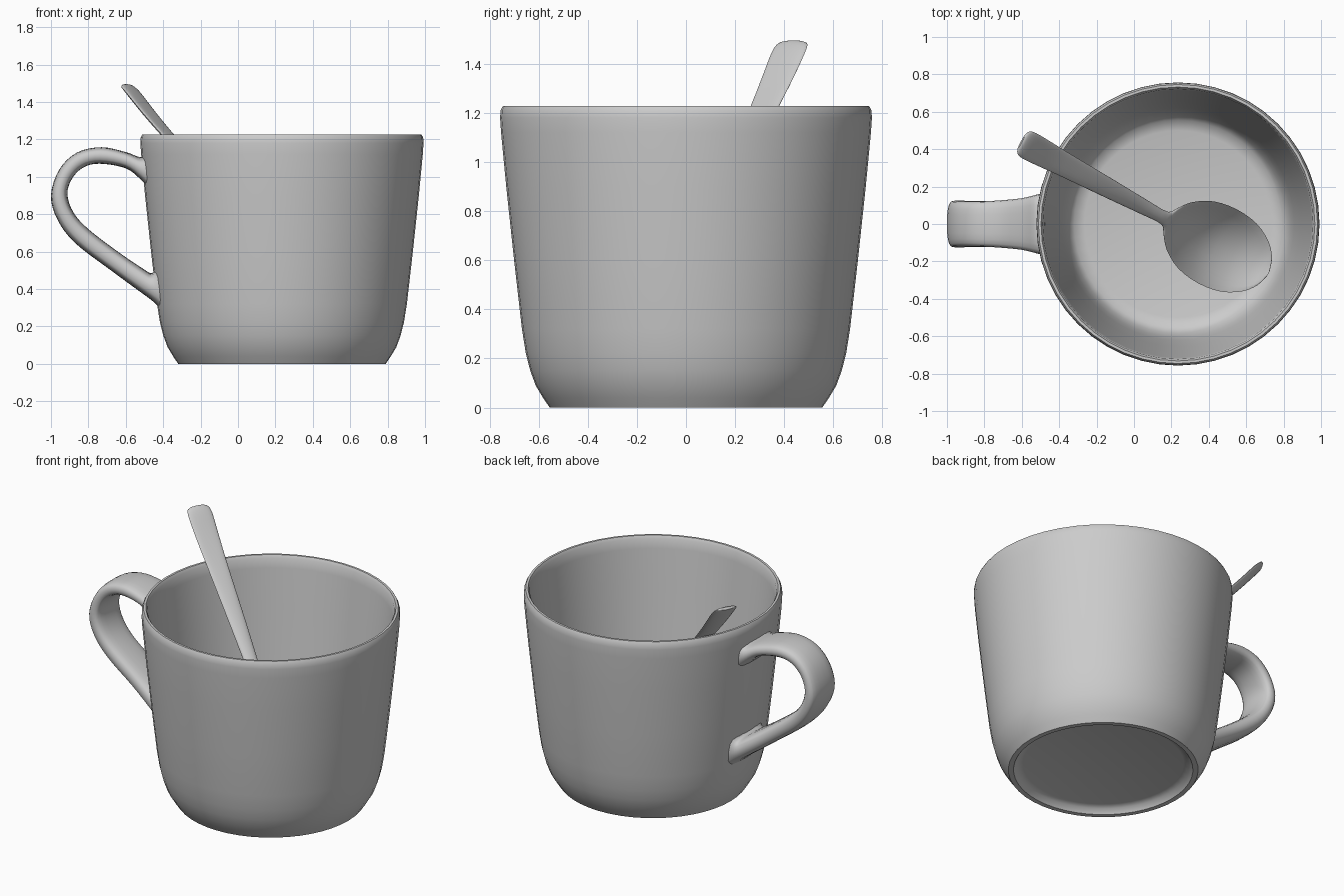
import bpy, bmesh, math
from mathutils import Vector

CX = 0.235  # centre of the cup body


def catmull(stations, steps):
    """Smoothly resample a list of equal-length tuples."""
    pts = [Vector(s) for s in stations]
    pts = [pts[0] * 2 - pts[1]] + pts + [pts[-1] * 2 - pts[-2]]
    out = []
    for a, b, c, d in zip(pts, pts[1:], pts[2:], pts[3:]):
        for i in range(steps):
            t = i / steps
            out.append((b * 2 + (c - a) * t + (a * 2 - b * 5 + c * 4 - d) * t ** 2
                        + (b * 3 - a - c * 3 + d) * t ** 3) / 2)
    return out + [pts[-2]]


def loft(name, rings, angle=45):
    """Skin closed rings of points and cap both ends."""
    bm = bmesh.new()
    vs = [[bm.verts.new(p) for p in r] for r in rings]
    n = len(vs[0])
    for r0, r1 in zip(vs, vs[1:]):
        for i in range(n):
            j = (i + 1) % n
            bm.faces.new((r0[i], r0[j], r1[j], r1[i]))
    bm.faces.new(vs[0])
    bm.faces.new(vs[-1])
    bmesh.ops.recalc_face_normals(bm, faces=bm.faces)
    me = bpy.data.meshes.new(name)
    bm.to_mesh(me)
    bm.free()
    ob = bpy.data.objects.new(name, me)
    bpy.context.collection.objects.link(ob)
    bpy.ops.object.select_all(action='DESELECT')
    bpy.context.view_layer.objects.active = ob
    ob.select_set(True)
    bpy.ops.object.shade_smooth_by_angle(angle=math.radians(angle))
    return ob


# Cup body: underside recess, foot ring, outer wall, rim, inner wall, floor
profile = [(0.47, 0.04), (0.505, 0.03), (0.525, 0.0), (0.555, 0.0), (0.582, 0.04),
           (0.612, 0.09), (0.634, 0.15), (0.652, 0.22), (0.668, 0.32), (0.70, 0.6),
           (0.732, 0.9), (0.753, 1.12), (0.757, 1.18), (0.755, 1.21), (0.746, 1.227),
           (0.732, 1.227), (0.722, 1.21), (0.715, 1.15), (0.688, 0.9), (0.654, 0.6),
           (0.622, 0.32), (0.604, 0.22), (0.583, 0.155), (0.555, 0.115), (0.50, 0.10)]
SIDES = 48
loft("cup_body", [[(CX + r * math.cos(2 * math.pi * i / SIDES),
                    r * math.sin(2 * math.pi * i / SIDES), z)
                   for i in range(SIDES)] for r, z in profile])

# Cup handle: outer edge x z, inner edge x z, half width
handle = [(-0.475, 1.13, -0.465, 0.92, 0.17), (-0.52, 1.105, -0.515, 0.98, 0.158),
          (-0.60, 1.132, -0.60, 1.045, 0.138), (-0.73, 1.158, -0.74, 1.07, 0.125),
          (-0.86, 1.13, -0.83, 1.048, 0.12), (-0.955, 1.04, -0.89, 0.985, 0.12),
          (-1.0, 0.90, -0.912, 0.905, 0.125), (-0.965, 0.77, -0.88, 0.81, 0.125),
          (-0.87, 0.645, -0.80, 0.72, 0.122), (-0.68, 0.50, -0.64, 0.598, 0.125),
          (-0.53, 0.39, -0.51, 0.51, 0.145), (-0.45, 0.33, -0.46, 0.485, 0.16),
          (-0.405, 0.28, -0.425, 0.53, 0.17)]
rings = []
for ox, oz, ix, iz, w in catmull(handle, 4):
    ring = []
    for i in range(20):
        c, s = math.cos(math.pi * i / 10), math.sin(math.pi * i / 10)
        c = math.copysign(abs(c) ** 0.6, c)
        s = math.copysign(abs(s) ** 0.75, s)
        ring.append(((ox + ix) / 2 + c * (ox - ix) / 2, s * w,
                     (oz + iz) / 2 + c * (oz - iz) / 2))
    rings.append(ring)
loft("cup_handle", rings, 60)

# Spoon: distance along, height, half width, bowl depth, half thickness
spoon = [(-0.738, 1.488, 0.045, 0, 0.008), (-0.725, 1.48, 0.068, 0, 0.012),
         (-0.69, 1.448, 0.077, 0.004, 0.015), (-0.60, 1.348, 0.073, 0.006, 0.015),
         (-0.477, 1.22, 0.065, 0.006, 0.015), (-0.20, 0.945, 0.052, 0, 0.017),
         (0.0, 0.74, 0.041, 0, 0.02), (0.13, 0.62, 0.038, 0, 0.02),
         (0.17, 0.58, 0.085, 0.012, 0.015), (0.22, 0.53, 0.145, 0.04, 0.011),
         (0.32, 0.44, 0.203, 0.08, 0.01), (0.45, 0.33, 0.223, 0.10, 0.01),
         (0.58, 0.24, 0.205, 0.08, 0.01), (0.68, 0.185, 0.15, 0.045, 0.01),
         (0.735, 0.16, 0.085, 0.015, 0.009), (0.757, 0.152, 0.02, 0, 0.006)]
along = Vector((0.882, -0.471, 0))
side = Vector((0.471, 0.882, 0))
up = Vector((0, 0, 1))
path = catmull(spoon, 3)
rings = []
for k, (a, z, w, depth, th) in enumerate(path):
    p, q = path[max(k - 1, 0)], path[min(k + 1, len(path) - 1)]
    tangent = Vector((q[0] - p[0], q[1] - p[1])).normalized()
    normal = up * tangent.x - along * tangent.y
    ring = []
    for i in range(20):
        c, s = math.cos(math.pi * i / 10), math.sin(math.pi * i / 10)
        ring.append(along * a + up * z + side * (0.105 + c * w)
                    + normal * (s * th - depth * (1 - c * c)))
    rings.append(ring)
loft("spoon", rings, 60)
